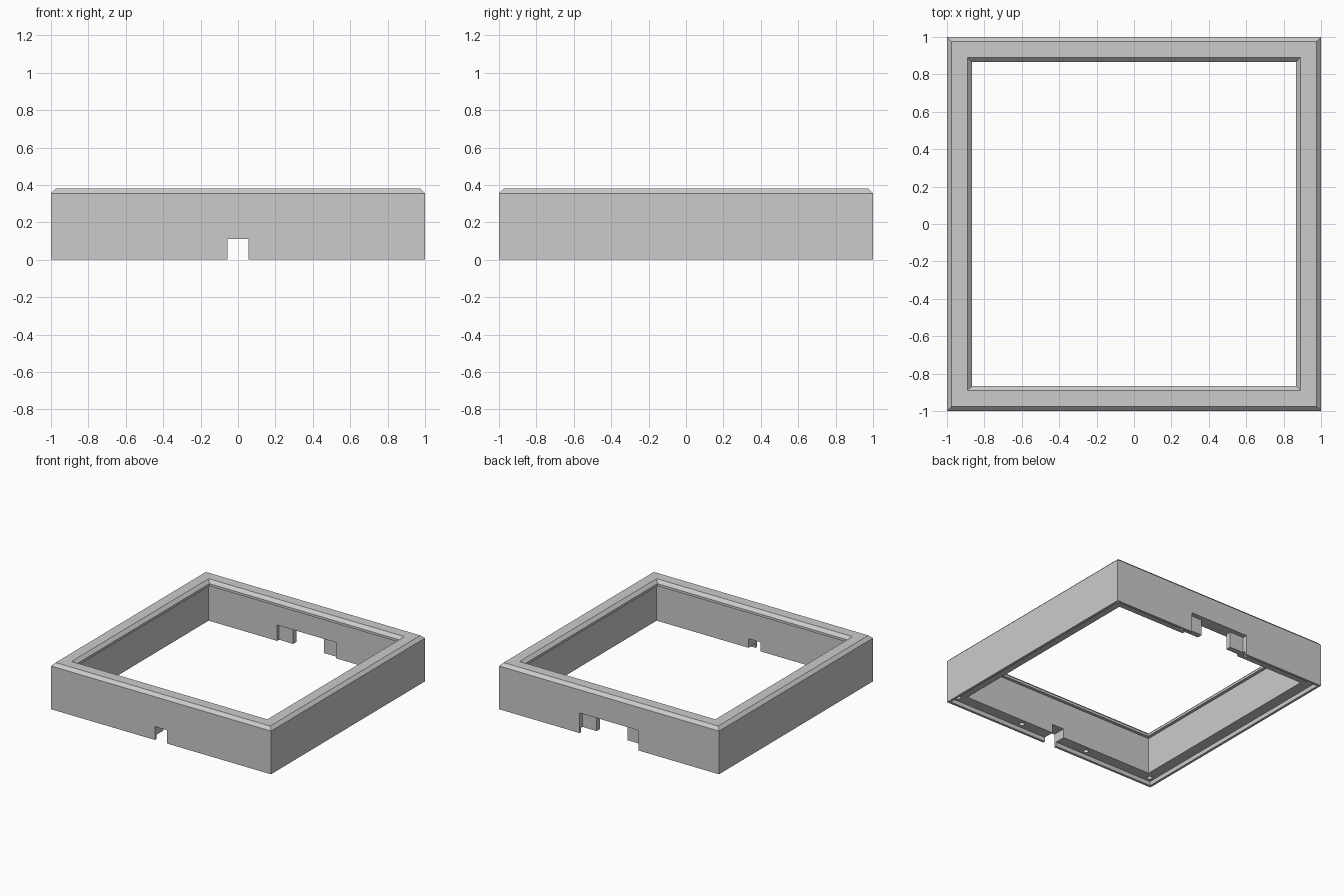
import bpy
import bmesh
from mathutils import Matrix

cube = bpy.data.objects.get("Cube")
if cube:
    bpy.data.objects.remove(cube, do_unlink=True)

grey = bpy.data.materials.new("plain_grey")
grey.use_nodes = True
colour = (0.6, 0.6, 0.6, 1)
grey.diffuse_color = colour
grey.node_tree.nodes["Principled BSDF"].inputs["Base Color"].default_value = colour


def add_object(name, bm):
    bmesh.ops.recalc_face_normals(bm, faces=bm.faces)
    mesh = bpy.data.meshes.new(name)
    bm.to_mesh(mesh)
    bm.free()
    mesh.materials.append(grey)
    obj = bpy.data.objects.new(name, mesh)
    bpy.context.collection.objects.link(obj)
    return obj


def square_ring(name, profile):
    """Sweep a closed (half width, height) profile around a square."""
    bm = bmesh.new()
    corners = [(-1, -1), (1, -1), (1, 1), (-1, 1)]
    loops = [[bm.verts.new((sx * r, sy * r, z)) for sx, sy in corners] for r, z in profile]
    for i, loop in enumerate(loops):
        following = loops[(i + 1) % len(loops)]
        for j in range(4):
            k = (j + 1) % 4
            bm.faces.new((loop[j], loop[k], following[k], following[j]))
    return add_object(name, bm)


def box(name, x, y0, y1, top):
    bm = bmesh.new()
    low = -0.1
    place = Matrix.Translation((0, (y0 + y1) / 2, (top + low) / 2))
    size = Matrix.Diagonal((2 * x, y1 - y0, top - low, 1))
    bmesh.ops.create_cube(bm, size=1, matrix=place @ size)
    return add_object(name, bm)


def hole_pins(name, radius, depth):
    bm = bmesh.new()
    for x in (-0.94, -0.315, 0.315, 0.94):
        for y in (-0.94, 0.94):
            bmesh.ops.create_cone(bm, cap_ends=True, segments=24, radius1=radius, radius2=radius,
                                  depth=2 * depth, matrix=Matrix.Translation((x, y, 0)))
    return add_object(name, bm)


# Bevelled frame with an inner top lip and a stepped underside
frame = square_ring("frame", [
    (1, 0), (1, 0.355), (0.975, 0.38), (0.89, 0.38), (0.865, 0.355),
    (0.865, 0.335), (0.89, 0.335), (0.89, 0.035), (0.98, 0.035), (0.98, 0)])

# Cable slot, stepped rear opening with side rails, and underside holes
cutters = [
    box("front_slot_cutter", 0.055, -1.1, -0.8, 0.11),
    box("rear_outer_cutter", 0.268, 0.96, 1.1, 0.165),
    box("rear_inner_cutter", 0.268, 0.8, 0.915, 0.165),
    box("rear_opening_cutter", 0.14, 0.75, 1.15, 0.165),
    hole_pins("hole_cutter", 0.02, 0.12),
]
bpy.context.view_layer.objects.active = frame
for cutter in cutters:
    cutter.hide_render = True
    cut = frame.modifiers.new(cutter.name, "BOOLEAN")
    cut.operation = "DIFFERENCE"
    cut.solver = "EXACT"
    cut.object = cutter
    bpy.ops.object.modifier_apply(modifier=cut.name)
    bpy.data.objects.remove(cutter, do_unlink=True)
